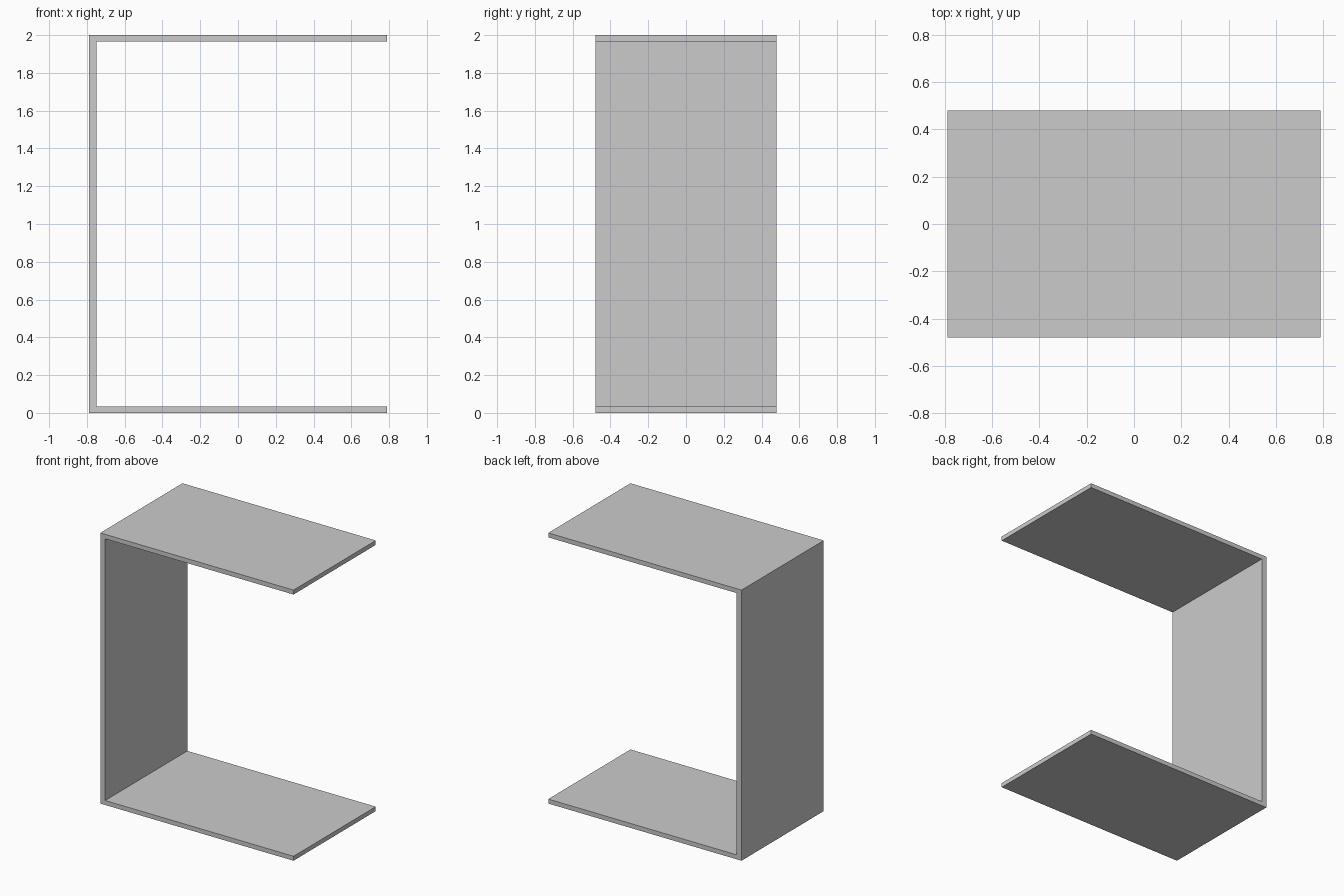
import bpy
import bmesh

if "Cube" in bpy.data.objects:
    bpy.data.objects.remove(bpy.data.objects["Cube"])

HALF_X, HALF_Y, HEIGHT = 0.79, 0.48, 2.0
WALL, SLAB = 0.04, 0.033

# C-shaped side profile (x, z)
inner = -HALF_X + WALL
profile = [
    (-HALF_X, 0), (HALF_X, 0), (HALF_X, SLAB), (inner, SLAB),
    (inner, HEIGHT - SLAB), (HALF_X, HEIGHT - SLAB),
    (HALF_X, HEIGHT), (-HALF_X, HEIGHT),
]

# Extrude the profile through the depth
bm = bmesh.new()
face = bm.faces.new([bm.verts.new((x, -HALF_Y, z)) for x, z in profile])
ext = bmesh.ops.extrude_face_region(bm, geom=[face], use_keep_orig=True)
moved = [g for g in ext["geom"] if isinstance(g, bmesh.types.BMVert)]
bmesh.ops.translate(bm, verts=moved, vec=(0, 2 * HALF_Y, 0))
bmesh.ops.recalc_face_normals(bm, faces=bm.faces)

mesh = bpy.data.meshes.new("c_shaped_table_frame")
bm.to_mesh(mesh)
bm.free()
bpy.context.collection.objects.link(bpy.data.objects.new("c_shaped_table_frame", mesh))
